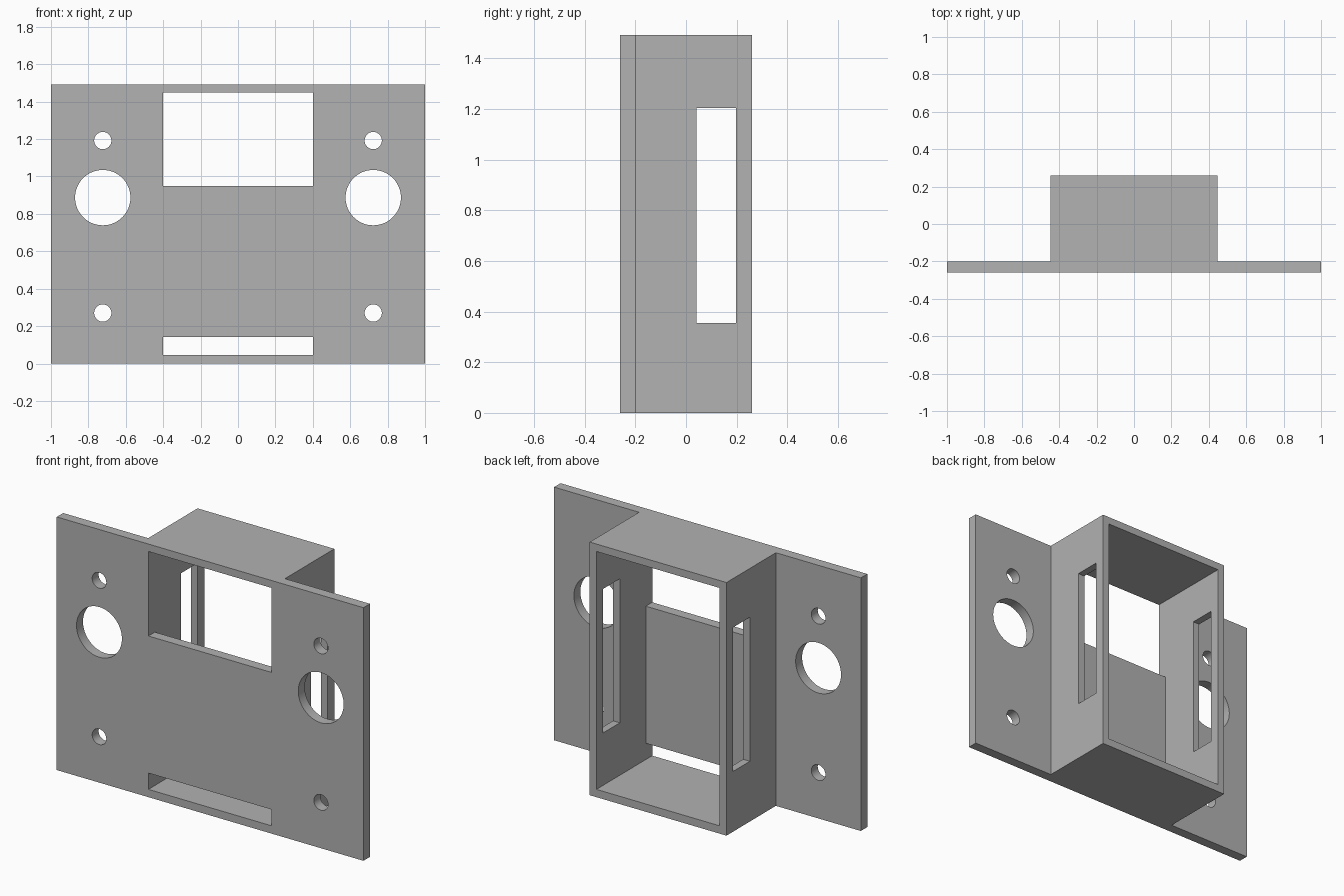
import bpy, bmesh
from mathutils import Matrix, Vector

cube = bpy.data.objects.get("Cube")
if cube:
    bpy.data.objects.remove(cube, do_unlink=True)

WIDTH, HEIGHT = 2.0, 1.492
FRONT, PLATE_BACK, BACK = -0.26, -0.2, 0.26
BOX, CAVITY = 0.446, 0.402          # half widths, outside and inside
HOLE_X = 0.723

grey = bpy.data.materials.new("light_grey")
grey.use_nodes = True
colour = (0.445, 0.445, 0.445, 1)
grey.diffuse_color = colour
grey.node_tree.nodes["Principled BSDF"].inputs["Base Color"].default_value = colour


def make_object(name, bm):
    bmesh.ops.recalc_face_normals(bm, faces=bm.faces)
    mesh = bpy.data.meshes.new(name)
    bm.to_mesh(mesh)
    bm.free()
    mesh.materials.append(grey)
    obj = bpy.data.objects.new(name, mesh)
    bpy.context.collection.objects.link(obj)
    return obj


def prism(name, points, direction):
    """Extrude a closed outline along a vector."""
    bm = bmesh.new()
    face = bm.faces.new([bm.verts.new(p) for p in points])
    new = bmesh.ops.extrude_face_region(bm, geom=[face])["geom"]
    bmesh.ops.translate(bm, vec=Vector(direction),
                        verts=[v for v in new if isinstance(v, bmesh.types.BMVert)])
    return make_object(name, bm)


def hole(x, z, radius):
    """Round cutter through the plate."""
    bm = bmesh.new()
    place = Matrix.Translation((x, FRONT + 0.03, z)) @ Matrix.Rotation(1.5707963, 4, "X")
    bmesh.ops.create_cone(bm, cap_ends=True, segments=64, radius1=radius,
                          radius2=radius, depth=0.2, matrix=place)
    return make_object("hole_cutter", bm)


def cut(target, cutter):
    cutter.hide_render = True
    mod = target.modifiers.new("cut", "BOOLEAN")
    mod.operation, mod.solver, mod.object = "DIFFERENCE", "EXACT", cutter
    bpy.context.view_layer.objects.active = target
    bpy.ops.object.modifier_apply(modifier=mod.name)
    bpy.data.objects.remove(cutter, do_unlink=True)


# Face plate with the box behind it, as one hat-shaped outline
half = WIDTH / 2
right_side = [(half, FRONT), (half, PLATE_BACK), (BOX, PLATE_BACK), (BOX, BACK)]
outline = right_side + [(-x, y) for x, y in reversed(right_side)]
housing = prism("mounting_housing", [(x, y, 0) for x, y in outline], (0, 0, HEIGHT))

# Cavity open at the back, with a large window and a low slot through the plate
low, slot_top, sill, top = 0.046, 0.142, 0.95, 1.448
out, rear = FRONT - 0.1, BACK + 0.1
section = [(rear, low), (out, low), (out, slot_top), (PLATE_BACK, slot_top),
           (PLATE_BACK, sill), (out, sill), (out, top), (rear, top)]
cut(housing, prism("cavity_cutter", [(-CAVITY, y, z) for y, z in section],
                   (2 * CAVITY, 0, 0)))

# Upright slot through both side walls
slot = [(0.042, 0.355), (0.198, 0.355), (0.198, 1.204), (0.042, 1.204)]
cut(housing, prism("side_slot_cutter", [(-0.6, y, z) for y, z in slot], (1.2, 0, 0)))

# Round holes on both wings
for side in (-1, 1):
    for z, radius in ((0.27, 0.046), (0.887, 0.148), (1.192, 0.046)):
        cut(housing, hole(side * HOLE_X, z, radius))

# Smooth hole walls, sharp edges elsewhere
bpy.ops.object.select_all(action="DESELECT")
housing.select_set(True)
bpy.context.view_layer.objects.active = housing
bpy.ops.object.shade_smooth_by_angle(angle=0.5)
